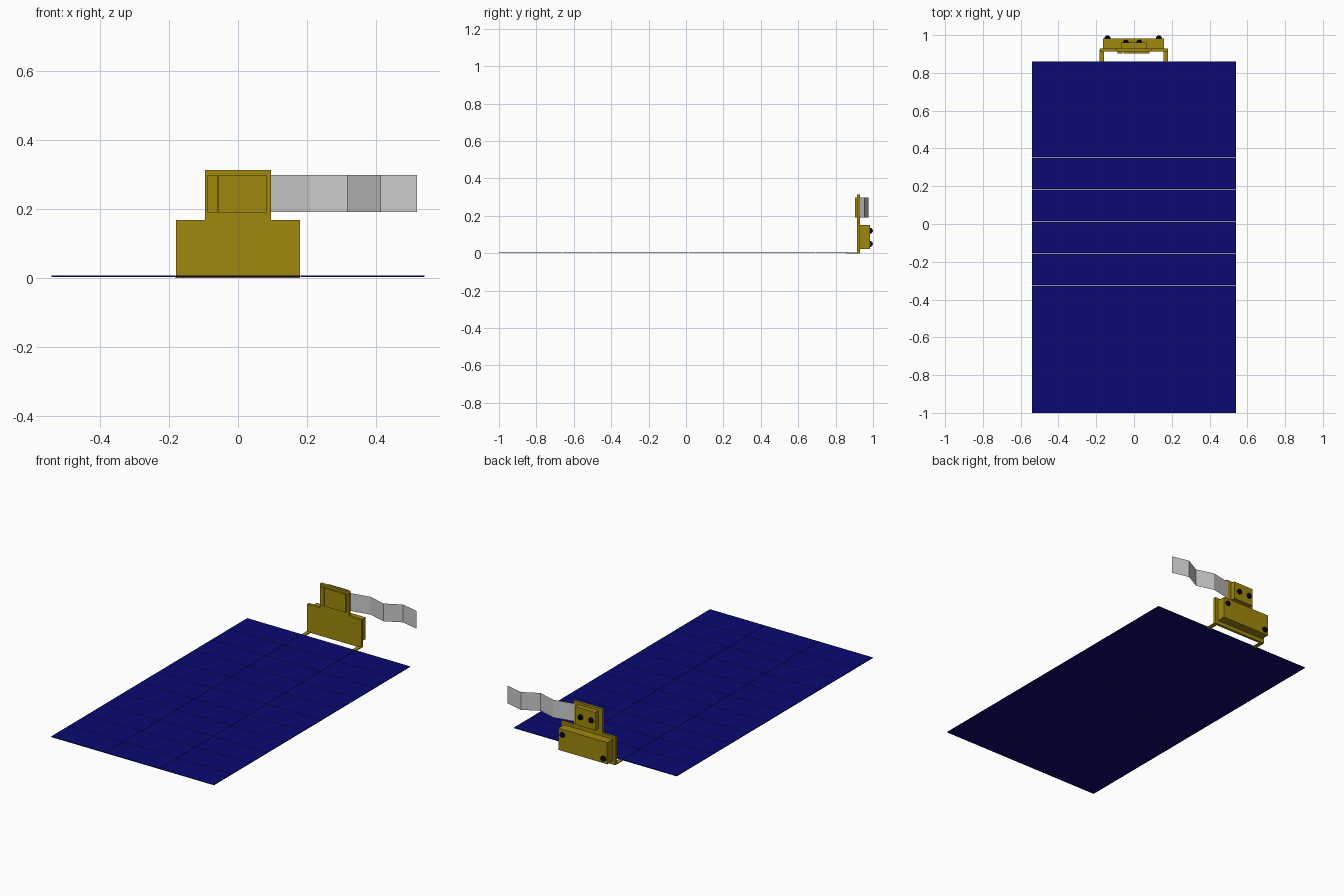
import bpy, bmesh
from mathutils import Matrix, Vector

if "Cube" in bpy.data.objects:
    bpy.data.objects.remove(bpy.data.objects["Cube"])


def material(name, rgb):
    m = bpy.data.materials.new(name)
    m.diffuse_color = (*rgb, 1)
    m.use_nodes = True
    m.node_tree.nodes["Principled BSDF"].inputs["Base Color"].default_value = m.diffuse_color
    return m


NAVY = material("navy", (0.003, 0.003, 0.17))
GOLD = material("gold", (0.35, 0.25, 0.004))
BLACK = material("black", (0.001, 0.001, 0.001))
SILVER = material("silver", (0.7, 0.7, 0.7))


def finish(name, bm, mat):
    me = bpy.data.meshes.new(name)
    bm.to_mesh(me)
    bm.free()
    me.materials.append(mat)
    ob = bpy.data.objects.new(name, me)
    bpy.context.collection.objects.link(ob)
    return ob


def add_box(bm, lo, hi):
    lo, hi = Vector(lo), Vector(hi)
    bmesh.ops.create_cube(bm, size=1, matrix=Matrix.Translation((lo + hi) / 2)
                          @ Matrix.Diagonal((*(hi - lo), 1)))


def box(name, lo, hi, mat=GOLD):
    bm = bmesh.new()
    add_box(bm, lo, hi)
    return finish(name, bm, mat)


# Solar panel: 3 x 11 cells with hairline gaps
COLS, ROWS, GAP = 3, 11, 0.0008
cw, ch = 1.082 / COLS, 1.86 / ROWS
bm = bmesh.new()
for i in range(COLS):
    for j in range(ROWS):
        x, y = -0.541 + i * cw, -1 + j * ch
        add_box(bm, (x + GAP * (i > 0), y + GAP * (j > 0), 0.003),
                (x + cw - GAP * (i < COLS - 1), y + ch - GAP * (j < ROWS - 1), 0.007))
finish("solar_cells", bm, NAVY)

# Arms joining the panel to the bracket
for side, x in (("left", -0.17), ("right", 0.168)):
    box(side + "_arm", (x - 0.012, 0.858, 0), (x + 0.012, 0.92, 0.005))

# Stepped back plate, extruded from its outline
half = [(0.18, 0), (0.18, 0.168), (0.096, 0.168), (0.096, 0.313)]
outline = half + [(-x, z) for x, z in reversed(half)]
bm = bmesh.new()
face = bm.faces.new([bm.verts.new((x, 0.914, z)) for x, z in outline])
ext = bmesh.ops.extrude_face_region(bm, geom=[face])
bmesh.ops.translate(bm, vec=(0, 0.016, 0),
                    verts=[v for v in ext["geom"] if isinstance(v, bmesh.types.BMVert)])
bmesh.ops.recalc_face_normals(bm, faces=bm.faces)
finish("back_plate", bm, GOLD)

# Front pads and rear housings
box("front_pad", (-0.056, 0.903, 0.19), (0.083, 0.914, 0.299))
box("front_strip", (-0.088, 0.903, 0.19), (-0.06, 0.914, 0.299))
box("lower_housing", (-0.165, 0.93, 0.022), (0.16, 0.983, 0.152))
box("upper_housing", (-0.07, 0.93, 0.19), (0.065, 0.96, 0.299))

# Round studs on the rear faces
for i, p in enumerate([(-0.14, 0.983, 0.05), (0.132, 0.983, 0.12),
                       (-0.043, 0.96, 0.245), (0.028, 0.96, 0.245)]):
    bm = bmesh.new()
    bmesh.ops.create_uvsphere(bm, u_segments=16, v_segments=10, radius=0.016,
                              matrix=Matrix.Translation(p))
    for f in bm.faces:
        f.smooth = True
    finish(f"stud_{i + 1}", bm, BLACK)

# Zigzag ribbon starting behind the back plate
path = [(0.088, 0.932), (0.212, 0.957), (0.318, 0.926), (0.413, 0.977), (0.519, 0.951)]
bm = bmesh.new()
rows = [[bm.verts.new((x, y, z)) for z in (0.192, 0.299)] for x, y in path]
for a, b in zip(rows, rows[1:]):
    bm.faces.new((a[0], b[0], b[1], a[1]))
finish("ribbon", bm, SILVER)
